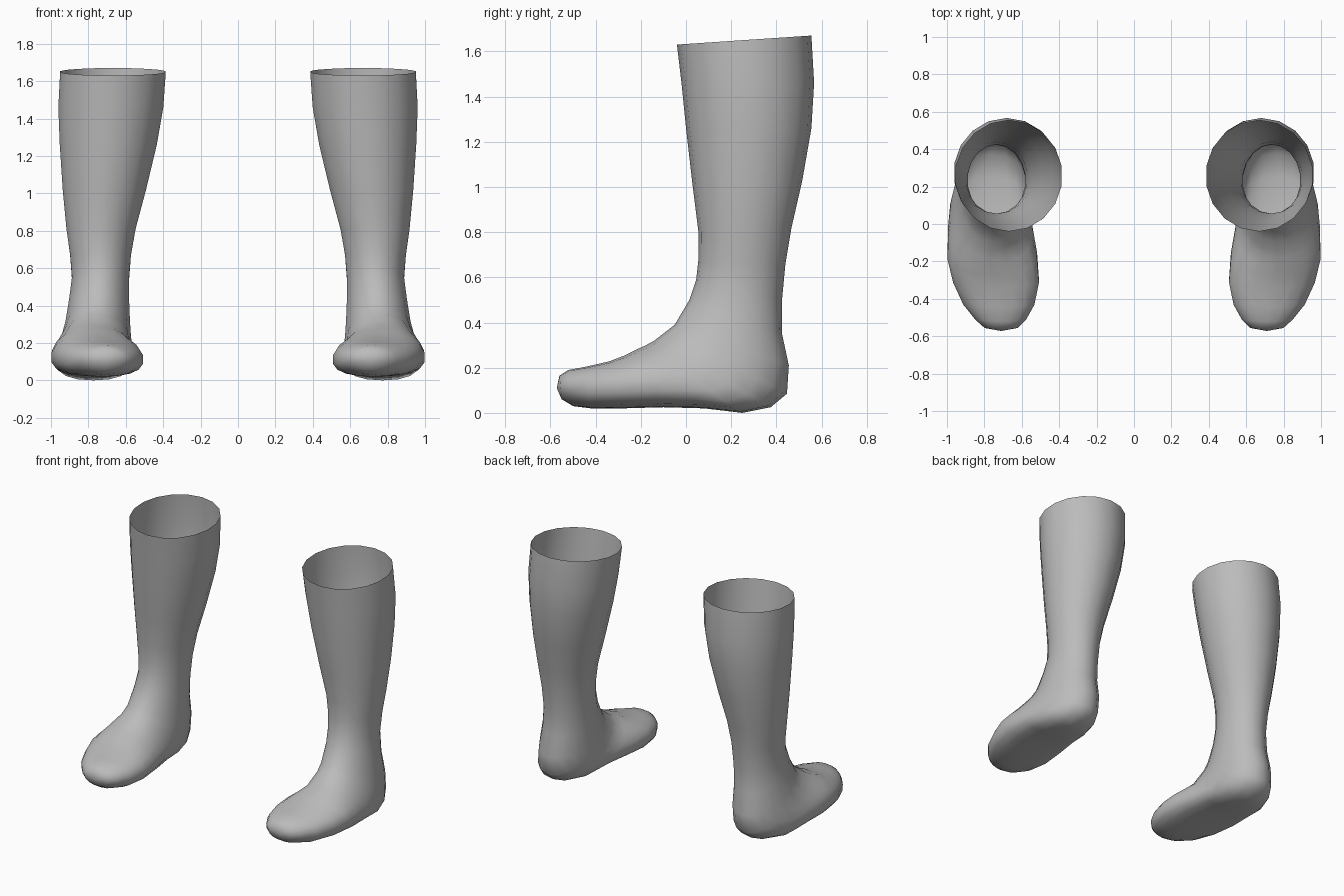
import bpy
import bmesh
from math import sin, cos, tau

cube = bpy.data.objects.get("Cube")
if cube:
    bpy.data.objects.remove(cube, do_unlink=True)

SIDES = 18

# Cross-sections from cuff to toe:
# front/top (y, z), back/bottom (y, z), inner x, outer x, sag of widest point
RINGS = [
    ((-.04, 1.63), (.555, 1.67), .382, .955, 0),
    ((-.02, 1.46), (.567, 1.46), .395, .965, 0),
    ((0, 1.26), (.555, 1.26), .43, .957, 0),
    ((.03, 1.0), (.515, 1.03), .49, .94, 0),
    ((.055, .8), (.467, .82), .545, .92, 0),
    ((.055, .68), (.44, .66), .57, .90, 0),
    ((.045, .59), (.425, .5), .58, .89, 0),
    ((.015, .5), (.425, .35), .58, .905, 0),
    ((-.05, .39), (.455, .21), .575, .925, 0),
    ((-.095, .355), (.447, .085), .57, .945, 0),
    ((-.14, .32), (.375, .025), .565, .965, .03),
    ((-.18, .298), (.25, 0), .56, .985, .06),
    ((-.22, .28), (.08, .02), .54, .997, .08),
    ((-.27, .255), (-.1, .025), .515, 1, .08),
    ((-.34, .228), (-.28, .02), .505, .97, .06),
    ((-.44, .205), (-.42, .02), .53, .915, .03),
    ((-.52, .19), (-.5, .03), .575, .85, 0),
    ((-.56, .165), (-.55, .06), .62, .80, 0),
]
TOE_TIP = (.71, -.572, .11)

wool = bpy.data.materials.new("grey wool")
wool.use_nodes = True
grey = (.5, .5, .5, 1)
wool.diffuse_color = grey
wool.node_tree.nodes["Principled BSDF"].inputs["Base Color"].default_value = grey


def rounded(v, power):
    return abs(v) ** power * (1 if v >= 0 else -1)


def add_ring(bm, side, front, back, inner, outer, sag):
    # foot sections are slightly boxier than the leg
    power = .85 if sag else 1
    verts = []
    for i in range(SIDES):
        a = tau * i / SIDES
        across = rounded(sin(a), power)
        down = .5 - .5 * rounded(cos(a), power) + sag * sin(a) ** 2
        x = (inner + outer) / 2 + across * (outer - inner) / 2
        y = front[0] + (back[0] - front[0]) * down
        z = front[1] + (back[1] - front[1]) * down
        verts.append(bm.verts.new((side * x, y, z)))
    return verts


def make_sock(name, side):
    bm = bmesh.new()
    rings = [add_ring(bm, side, *r) for r in RINGS]
    # tube wall, open at the cuff
    for upper, lower in zip(rings, rings[1:]):
        for i in range(SIDES):
            j = (i + 1) % SIDES
            quad = [upper[i], lower[i], lower[j], upper[j]]
            bm.faces.new(quad if side > 0 else quad[::-1])
    # closed toe
    tip = bm.verts.new((side * TOE_TIP[0], TOE_TIP[1], TOE_TIP[2]))
    for i in range(SIDES):
        tri = [rings[-1][i], tip, rings[-1][(i + 1) % SIDES]]
        bm.faces.new(tri if side > 0 else tri[::-1])
    for face in bm.faces:
        face.smooth = True
    mesh = bpy.data.meshes.new(name)
    bm.to_mesh(mesh)
    bm.free()
    mesh.materials.append(wool)
    bpy.context.collection.objects.link(bpy.data.objects.new(name, mesh))


make_sock("left_sock", 1)
make_sock("right_sock", -1)
